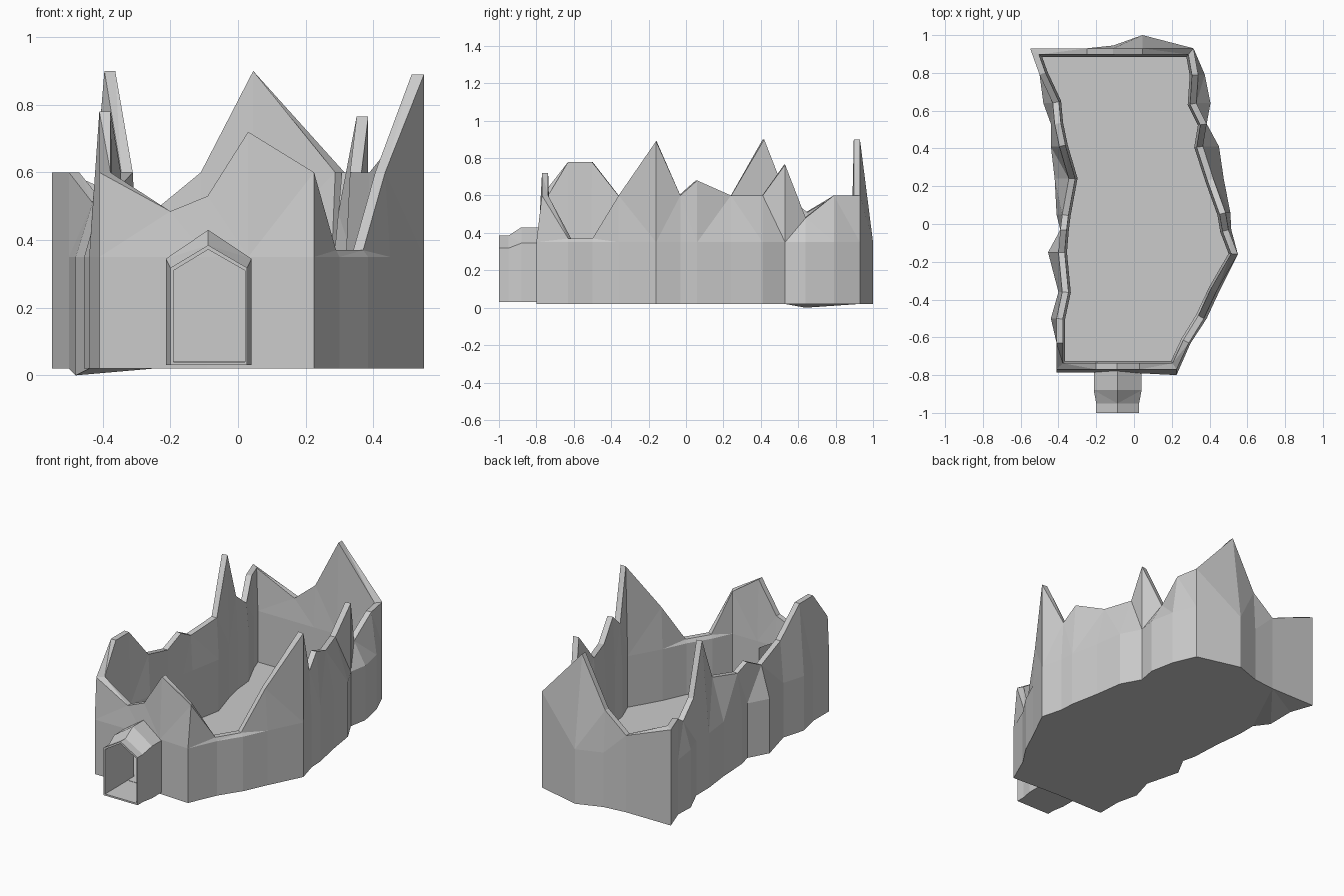
import bpy, bmesh
from mathutils import Vector

if "Cube" in bpy.data.objects:
    bpy.data.objects.remove(bpy.data.objects["Cube"])


def loft(name, rings, cyclic=False):
    """Bridge equal-length closed rings; cap the ends, or join last to first."""
    bm = bmesh.new()
    vs = [[bm.verts.new(p) for p in r] for r in rings]
    pairs = list(zip(vs, vs[1:]))
    if cyclic:
        pairs.append((vs[-1], vs[0]))
    else:
        bm.faces.new(vs[0])
        bm.faces.new(vs[-1])
    n = len(rings[0])
    for a, b in pairs:
        for i in range(n):
            j = (i + 1) % n
            bm.faces.new((a[i], a[j], b[j], b[i]))
    bmesh.ops.triangulate(bm, faces=bm.faces[:])
    bmesh.ops.recalc_face_normals(bm, faces=bm.faces[:])
    me = bpy.data.meshes.new(name)
    bm.to_mesh(me)
    bm.free()
    ob = bpy.data.objects.new(name, me)
    bpy.context.collection.objects.link(ob)
    return ob


def inset(ring, t):
    """Mitred inward offset of a counter-clockwise xy ring."""
    out = []
    n = len(ring)
    for i in range(n):
        p, a, b = (Vector(ring[k][:2]) for k in (i, i - 1, (i + 1) % n))
        d1, d2 = (p - a).normalized(), (b - p).normalized()
        n1, n2 = Vector((-d1.y, d1.x)), Vector((-d2.y, d2.x))
        out.append(p + (n1 + n2) / max(1 + n1.dot(n2), 0.6) * t)
    return out


# Ragged wall columns: y, base x, top x, peak height
right = [(-.63, .30, .29, .37), (-.50, .385, .37, .37), (-.36, .45, .435, .60),
         (-.16, .55, .55, .89), (-.03, .515, .50, .60), (.06, .51, .485, .68),
         (.24, .475, .42, .60), (.41, .45, .365, .60), (.53, .385, .385, .765),
         (.64, .405, .33, .48), (.79, .375, .34, .60)]
left = [(.79, -.50, -.50, .60), (.64, -.48, -.43, .51), (.53, -.44, -.42, .60),
        (.41, -.44, -.395, .90), (.24, -.42, -.345, .60), (.05, -.41, -.38, .56),
        (-.03, -.39, -.39, .60), (-.15, -.455, -.40, .54), (-.36, -.40, -.38, .60),
        (-.50, -.44, -.41, .78), (-.63, -.41, -.41, .78)]
# Front and back wall columns: x, base y, peak height
front = [(-.41, -.785, .60), (-.20, -.785, .485), (-.09, -.785, .53),
         (.03, -.79, .72), (.225, -.80, .60)]
back = [(.315, .93, .60), (.045, 1.0, .90), (-.11, .945, .60), (-.25, .93, .485),
        (-.55, .93, .60)]

cols = [(x, y, x, -.77, z) for x, y, z in front]
cols += [(bx, y, tx, y, z) for y, bx, tx, z in right]
cols += [(x, y, x, .93, z) for x, y, z in back]
cols += [(bx, y, tx, y, z) for y, bx, tx, z in left]

# Castle wall with floor: outer skin, broken top edge, inner skin
low_left = len(front) + len(right) + len(back) + 1
base = [(c[0], c[1], 0 if i == low_left else .02) for i, c in enumerate(cols)]
mid = [(c[0], c[1], .35) for c in cols]
top = [(c[2], c[3], c[4]) for c in cols]
rim = [(p.x, p.y, c[4]) for p, c in zip(inset(top, .033), cols)]
low = inset(top, .045)
inner_mid = [(p.x, p.y, .35) for p in low]
inner_low = [(p.x, p.y, .04) for p in low]
wall = loft("castle_wall", [base, mid, top, rim, inner_mid, inner_low])


def gate(y, x0, x1, z0, eave, apex):
    """Pointed doorway profile in the xz plane."""
    return [(x0, y, z0), (x1, y, z0), (x1, y, eave), (-.088, y, apex), (x0, y, eave)]


# Doorway cut through the front wall
cutter = loft("doorway_cutter", [gate(y, -.19, .02, .042, .31, .372) for y in (-.9, -.66)])
cutter.hide_render = True
mod = wall.modifiers.new("doorway", 'BOOLEAN')
mod.operation = 'DIFFERENCE'
mod.solver = 'EXACT'
mod.object = cutter
bpy.context.view_layer.objects.active = wall
bpy.ops.object.modifier_apply(modifier=mod.name)
bpy.data.objects.remove(cutter)

# Entrance tunnel with a stepped gable roof
loft("entrance_tunnel", [
    gate(-1.0, -.20, .027, .03, .318, .385),
    gate(-.95, -.20, .027, .03, .318, .385),
    gate(-.88, -.213, .04, .03, .345, .43),
    gate(-.76, -.213, .04, .03, .345, .43),
    gate(-.76, -.19, .02, .04, .31, .372),
    gate(-1.0, -.19, .02, .04, .31, .372)], cyclic=True)
